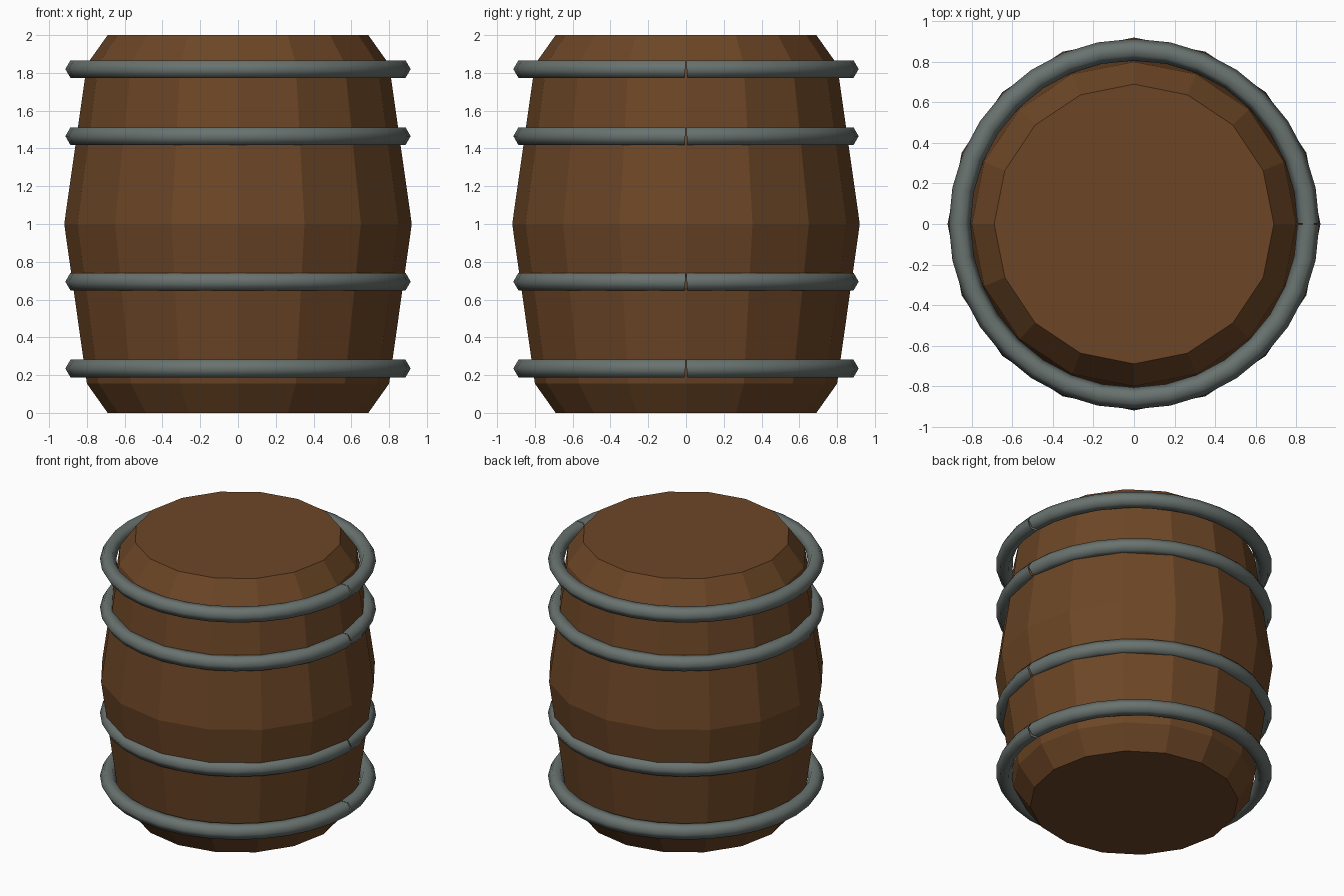
import bpy, bmesh, math

if "Cube" in bpy.data.objects:
    bpy.data.objects.remove(bpy.data.objects["Cube"])


def material(name, color):
    m = bpy.data.materials.new(name)
    m.diffuse_color = (*color, 1)
    m.use_nodes = True
    m.node_tree.nodes["Principled BSDF"].inputs["Base Color"].default_value = m.diffuse_color
    return m


def make_object(name, bm, mat, smooth=False):
    bmesh.ops.recalc_face_normals(bm, faces=bm.faces)
    for f in bm.faces:
        f.smooth = smooth
    mesh = bpy.data.meshes.new(name)
    bm.to_mesh(mesh)
    bm.free()
    mesh.materials.append(mat)
    ob = bpy.data.objects.new(name, mesh)
    bpy.context.collection.objects.link(ob)
    return ob


def bridge(bm, a, b):
    n = len(a)
    for i in range(n):
        j = (i + 1) % n
        bm.faces.new((a[i], a[j], b[j], b[i]))


wood = material("brown_wood", (0.150, 0.061, 0.019))
iron = material("grey_iron", (0.140, 0.170, 0.160))

# Barrel body: 16-sided bulging profile with flat lids
SIDES = 16
bm = bmesh.new()
rings = []
for r, z in [(0.69, 0), (0.80, 0.155), (0.92, 1), (0.80, 1.845), (0.69, 2)]:
    rings.append([bm.verts.new((r * math.cos(math.tau * i / SIDES),
                                r * math.sin(math.tau * i / SIDES), z))
                  for i in range(SIDES)])
for a, b in zip(rings, rings[1:]):
    bridge(bm, a, b)
bm.faces.new(rings[0])
bm.faces.new(rings[-1])
make_object("barrel_body", bm, wood)


# Hoops: hexagonal tube bent round, with a fine wedge-shaped split on +x
def hoop(name, z, segments=32, radius=0.86, tube=0.054):
    bm = bmesh.new()
    loops = []
    for s in range(segments + 1):
        a = math.tau * s / segments
        loop = []
        for k in range(6):
            t = math.tau * k / 6
            r, dz = radius + tube * math.cos(t), tube * math.sin(t)
            gap = 0.004 - 0.06 * dz
            split = gap if s == 0 else -gap if s == segments else 0
            loop.append(bm.verts.new((r * math.cos(a), r * math.sin(a) + split, z + dz)))
        loops.append(loop)
    for a, b in zip(loops, loops[1:]):
        bridge(bm, a, b)
    make_object(name, bm, iron, smooth=True)


for name, z in [("bottom_hoop", 0.235), ("lower_hoop", 0.695),
                ("upper_hoop", 1.465), ("top_hoop", 1.82)]:
    hoop(name, z)
